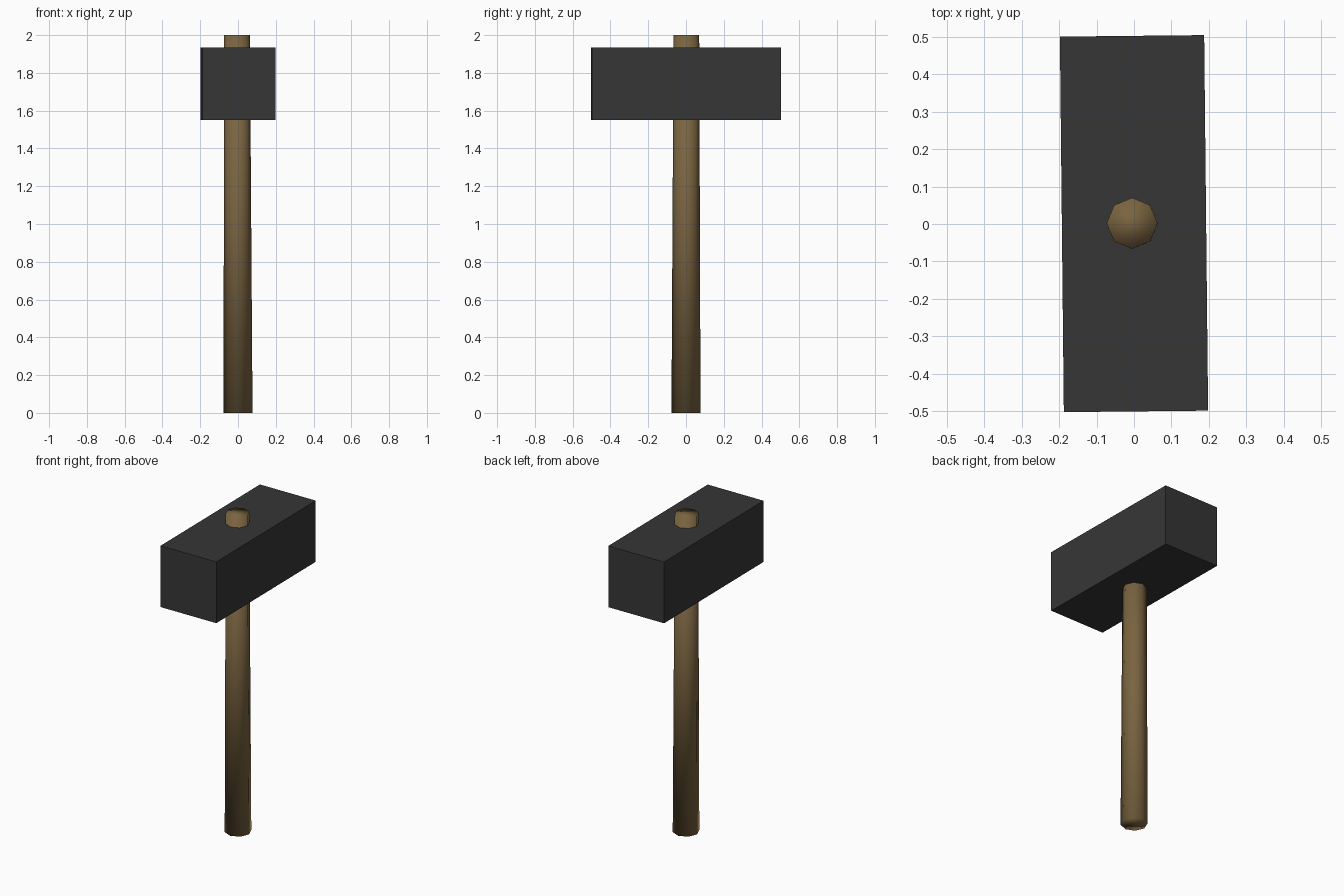
import bpy, math

if "Cube" in bpy.data.objects:
    bpy.data.objects.remove(bpy.data.objects["Cube"])


def material(name, rgb):
    m = bpy.data.materials.new(name)
    m.diffuse_color = (*rgb, 1.0)
    m.use_nodes = True
    m.node_tree.nodes["Principled BSDF"].inputs["Base Color"].default_value = m.diffuse_color
    return m


wood = material("brown wood", (0.195, 0.128, 0.052))
iron = material("dark iron", (0.037, 0.037, 0.037))

# Handle: tapered eight-sided shaft running right through the head
bpy.ops.mesh.primitive_cone_add(vertices=8, radius1=0.077, radius2=0.068,
                                depth=2.0, location=(0, 0, 1.0))
handle = bpy.context.object
handle.name = "handle"
handle.data.materials.append(wood)
for v in handle.data.vertices:          # slight lean towards the top
    if v.co.z > 0:
        v.co.x -= 0.005
        v.co.y += 0.002
bpy.ops.object.shade_smooth()

# Head: plain block, turned very slightly on the handle
bpy.ops.mesh.primitive_cube_add(size=1, location=(0, 0.001, 1.7425),
                                rotation=(0, 0, math.radians(0.6)))
head = bpy.context.object
head.name = "hammer_head"
head.scale = (0.385, 1.002, 0.385)
head.data.materials.append(iron)
bpy.ops.object.transform_apply(location=False, rotation=True, scale=True)
